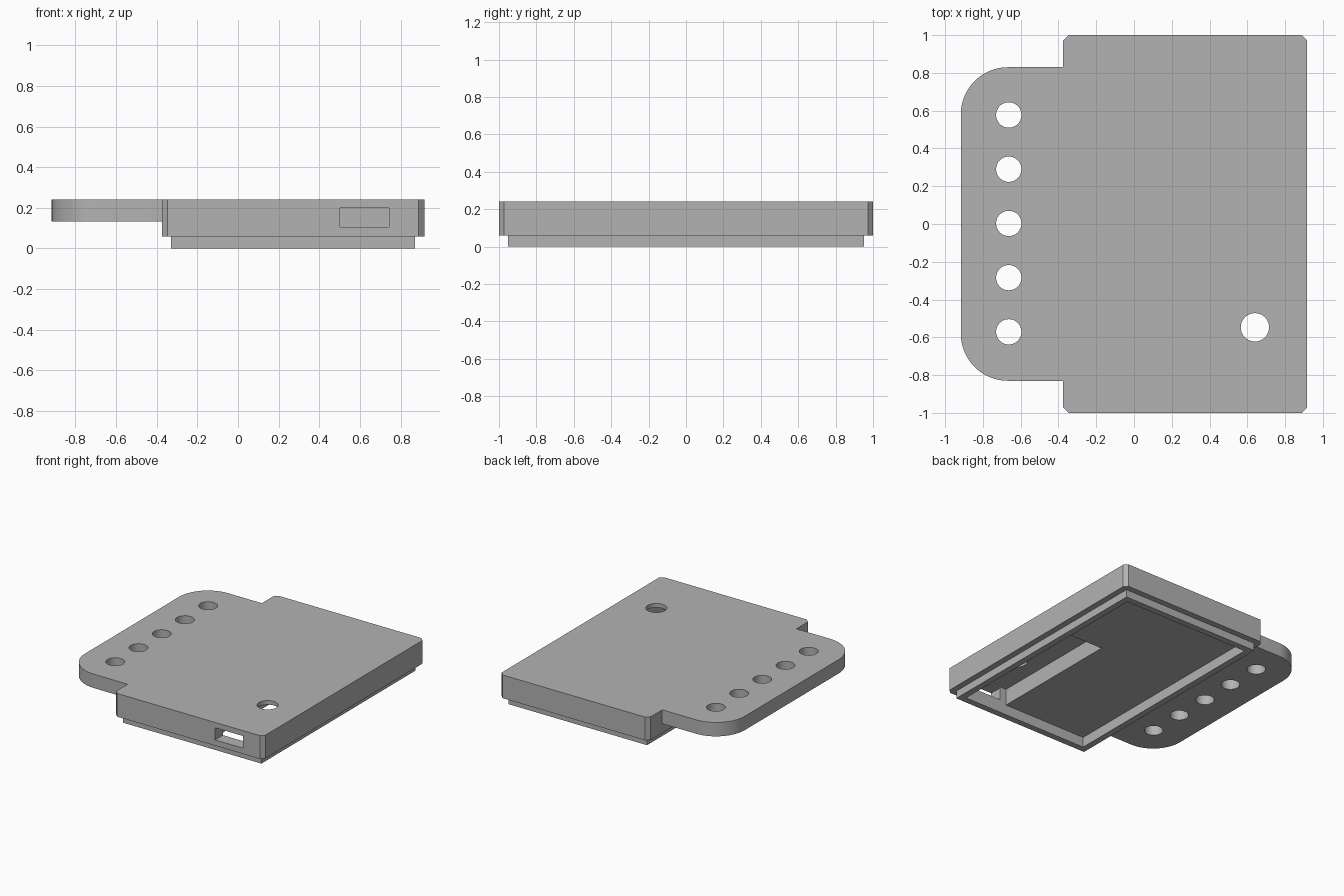
import bpy
import bmesh
from math import cos, sin, pi, radians

old = bpy.data.objects.get("Cube")
if old:
    bpy.data.objects.remove(old, do_unlink=True)

grey = bpy.data.materials.new("plain_grey")
grey.use_nodes = True
colour = (0.45, 0.45, 0.45, 1)
grey.diffuse_color = colour
grey.node_tree.nodes["Principled BSDF"].inputs["Base Color"].default_value = colour


def prism(name, outline, z0, z1):
    """Extrude a flat outline from z0 up to z1."""
    bm = bmesh.new()
    base = bm.faces.new([bm.verts.new((x, y, z0)) for x, y in outline])
    top = bmesh.ops.extrude_face_region(bm, geom=[base])["geom"]
    for v in top:
        if isinstance(v, bmesh.types.BMVert):
            v.co.z = z1
    bmesh.ops.recalc_face_normals(bm, faces=bm.faces)
    mesh = bpy.data.meshes.new(name)
    bm.to_mesh(mesh)
    bm.free()
    mesh.materials.append(grey)
    obj = bpy.data.objects.new(name, mesh)
    bpy.context.collection.objects.link(obj)
    return obj


def rect(x0, x1, y0, y1):
    return [(x0, y0), (x1, y0), (x1, y1), (x0, y1)]


def arc(cx, cy, r, a0, a1, n):
    angles = [radians(a0 + (a1 - a0) * i / n) for i in range(n + 1)]
    return [(cx + r * cos(a), cy + r * sin(a)) for a in angles]


def circle(cx, cy, r):
    return arc(cx, cy, r, 0, 360, 48)[:-1]


def combine(target, tool, operation):
    """Apply a boolean and discard the tool object."""
    tool.hide_render = True
    mod = target.modifiers.new(operation.lower(), "BOOLEAN")
    mod.operation, mod.solver, mod.object = operation, "EXACT", tool
    bpy.context.view_layer.objects.active = target
    bpy.ops.object.modifier_apply(modifier=mod.name)
    bpy.data.objects.remove(tool, do_unlink=True)


# Main lid body with chamfered vertical corners
L, R, Y, C, TOP = -0.375, 0.917, 1.0, 0.028, 0.242
body = prism("lid_body", [
    (L + C, -Y), (R - C, -Y), (R, -Y + C), (R, Y - C),
    (R - C, Y), (L + C, Y), (L, Y - C), (L, -Y + C)], 0.06, TOP)

# Locating lip under the lid
combine(body, prism("lip", rect(-0.33, 0.87, -0.953, 0.953), 0, 0.1), "UNION")

# Mounting flange with rounded outer corners
flange = prism("flange", [(-0.32, -0.83), (-0.32, 0.83)]
               + arc(-0.667, 0.58, 0.25, 90, 180, 20)
               + arc(-0.667, -0.58, 0.25, 180, 270, 20), 0.133, TOP)
combine(body, flange, "UNION")

# Shallow underside cavity and deeper component pocket
combine(body, prism("cavity", rect(-0.28, 0.82, -0.903, 0.903), -0.1, 0.08), "DIFFERENCE")
combine(body, prism("pocket", rect(0.445, 0.82, -0.903, 0.165), 0.02, 0.21), "DIFFERENCE")

# Connector port in the front wall
combine(body, prism("port", rect(0.502, 0.742, -1.2, -0.8), 0.105, 0.2), "DIFFERENCE")

# Button hole and the row of mounting holes
combine(body, prism("button_hole", circle(0.64, -0.547, 0.075), 0.15, 0.4), "DIFFERENCE")
for i in range(5):
    hole = prism("mount_hole", circle(-0.663, 0.003 + 0.287 * (i - 2), 0.067), 0, 0.4)
    combine(body, hole, "DIFFERENCE")

# Smooth the round walls, keep all edges crisp
body.select_set(True)
bpy.context.view_layer.objects.active = body
bpy.ops.object.shade_smooth_by_angle(angle=radians(25))
